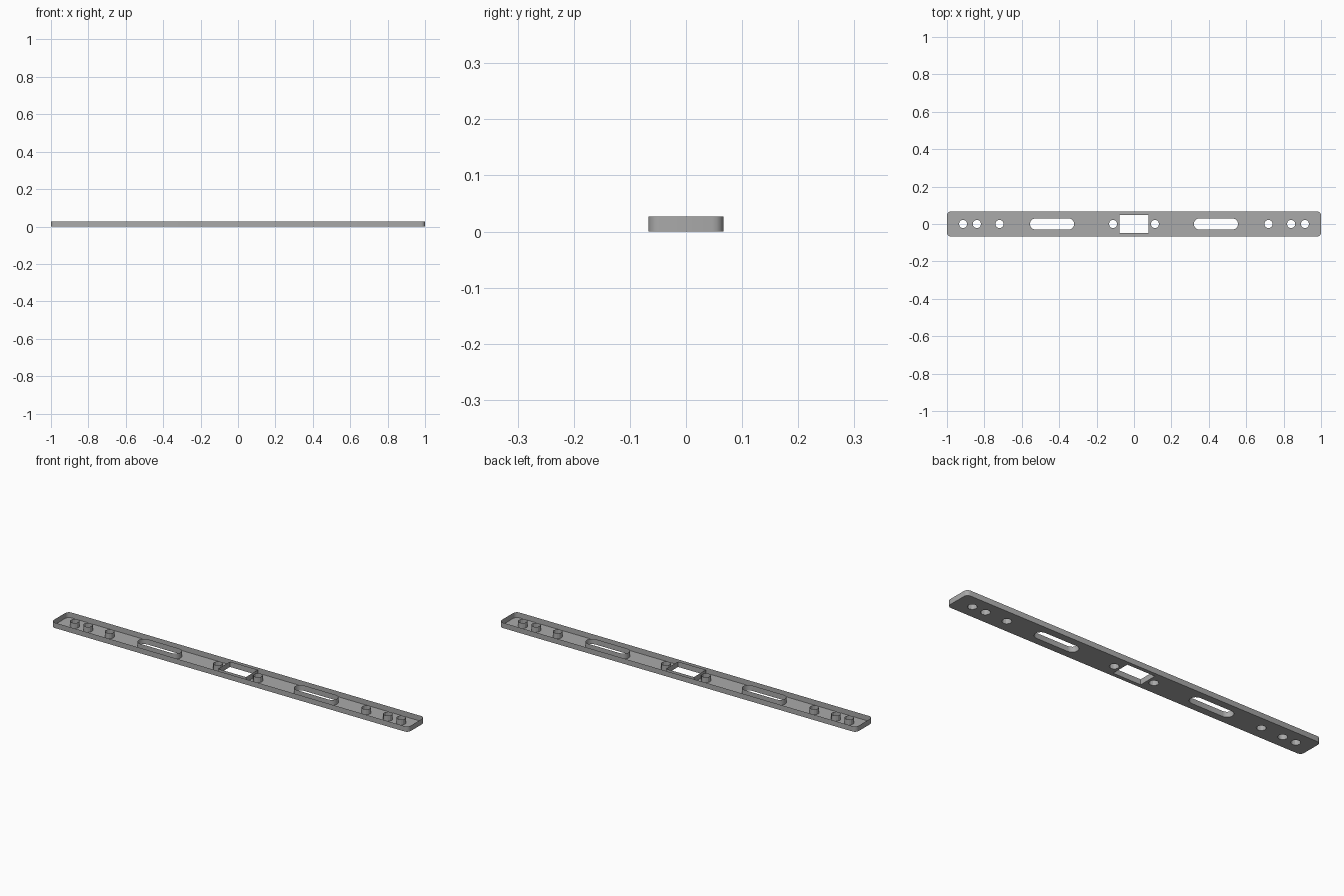
import bpy, bmesh
from math import pi, sin, cos

cube = bpy.data.objects.get("Cube")
if cube:
    bpy.data.objects.remove(cube, do_unlink=True)

HEIGHT = 0.027

grey = bpy.data.materials.new("plain grey")
grey.use_nodes = True
COLOR = (0.4, 0.4, 0.4, 1)
grey.diffuse_color = COLOR
grey.node_tree.nodes["Principled BSDF"].inputs["Base Color"].default_value = COLOR


def rounded(cx, hx, hy, r, steps):
    """Counter-clockwise rounded rectangle centred on (cx, 0)."""
    if r == 0:
        return [(cx + hx, hy), (cx - hx, hy), (cx - hx, -hy), (cx + hx, -hy)]
    pts = []
    for q, (sx, sy) in enumerate([(1, 1), (-1, 1), (-1, -1), (1, -1)]):
        for i in range(steps + 1):
            a = (q + i / steps) * pi / 2
            p = (cx + sx * (hx - r) + r * cos(a), sy * (hy - r) + r * sin(a))
            if not pts or abs(p[0] - pts[-1][0]) + abs(p[1] - pts[-1][1]) > 1e-5:
                pts.append(p)
    if abs(pts[0][0] - pts[-1][0]) + abs(pts[0][1] - pts[-1][1]) < 1e-5:
        pts.pop()
    return pts


def add_loop(bm, pts):
    verts = [bm.verts.new((x, y, 0)) for x, y in pts]
    return [bm.edges.new((v, verts[(i + 1) % len(verts)])) for i, v in enumerate(verts)]


def finish(bm, name):
    mesh = bpy.data.meshes.new(name)
    bm.to_mesh(mesh)
    bm.free()
    mesh.materials.append(grey)
    obj = bpy.data.objects.new(name, mesh)
    bpy.context.collection.objects.link(obj)
    bpy.ops.object.select_all(action='DESELECT')
    obj.select_set(True)
    bpy.context.view_layer.objects.active = obj
    bpy.ops.object.shade_smooth_by_angle(angle=pi / 7)


def wall(name, pts, inward):
    """Thin upright sheet following an outline."""
    bm = bmesh.new()
    low = [bm.verts.new((x, y, 0)) for x, y in pts]
    top = [bm.verts.new((x, y, HEIGHT)) for x, y in pts]
    for i in range(len(pts)):
        j = (i + 1) % len(pts)
        face = [low[i], low[j], top[j], top[i]]
        bm.faces.new(face[::-1] if inward else face)
    finish(bm, name)


# Outlines: tray edge, centre window, long slots and screw holes
outline = rounded(0, 1, 0.067, 0.02, 4)
openings = [("window_wall", rounded(0, 0.078, 0.048, 0, 1))]
for side, s in (("left", 1), ("right", -1)):
    openings.append((side + "_slot_wall", rounded(s * 0.438, 0.118, 0.03, 0.03, 6)))
    for i, x in enumerate((0.112, 0.719, 0.84, 0.914)):
        openings.append((f"{side}_screw_sleeve_{i + 1}", rounded(s * x, 0.022, 0.022, 0.022, 3)))

# Floor plate with every opening left out
bm = bmesh.new()
edges = add_loop(bm, outline)
for _, pts in openings:
    edges += add_loop(bm, pts)
bmesh.ops.triangle_fill(bm, edges=edges, use_beauty=True, use_dissolve=False)
for f in bm.faces:
    f.normal_update()
    if f.normal.z > 0:
        f.normal_flip()
finish(bm, "floor_plate")

# Outer rim and the raised walls round the openings
wall("outer_rim", outline, False)
for name, pts in openings:
    wall(name, pts, True)
